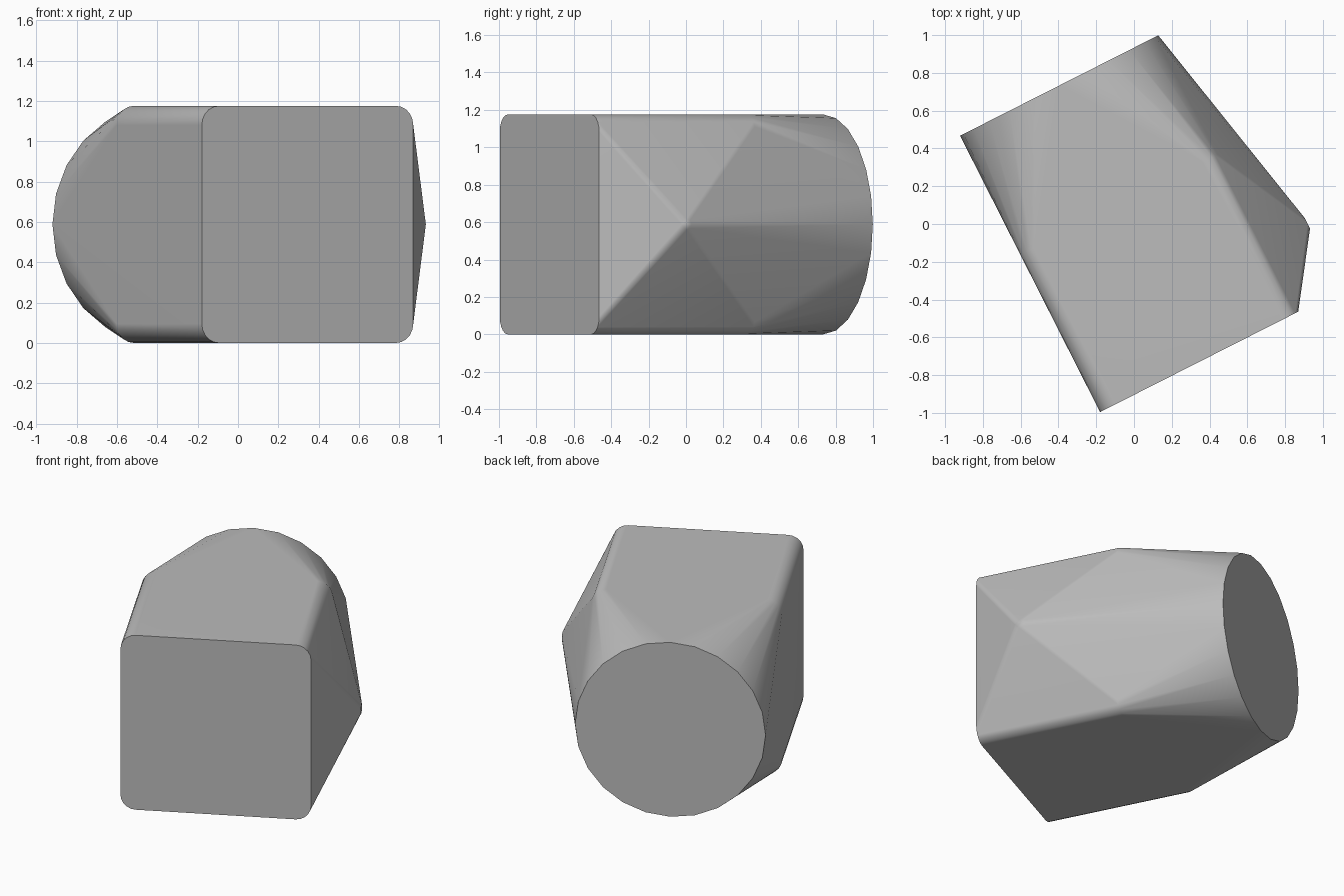
import bpy, bmesh
from math import sin, cos, pi, radians
from mathutils import Matrix, Vector

old = bpy.data.objects.get("Cube")
if old:
    bpy.data.objects.remove(old, do_unlink=True)

HALF = 0.588          # half width of both ends
CORNER = 0.095        # corner radius of the square end
SQUARE_DEPTH = 0.935  # how far the square section runs back
LENGTH = 1.64         # distance between the two end faces

grey = bpy.data.materials.new("plain_grey")
grey.use_nodes = True
grey.diffuse_color = (0.5, 0.5, 0.5, 1)
grey.node_tree.nodes["Principled BSDF"].inputs["Base Color"].default_value = (0.5, 0.5, 0.5, 1)


def rounded_square(y, steps=5):
    """Ring of points across the body at distance y from the square face."""
    pts = []
    for quarter in range(4):
        mid = (quarter + 0.5) * pi / 2
        cx = (HALF - CORNER) * (1 if cos(mid) > 0 else -1)
        cz = (HALF - CORNER) * (1 if sin(mid) > 0 else -1)
        for i in range(steps + 1):
            a = (quarter + i / steps) * pi / 2
            pts.append(Vector((cx + CORNER * cos(a), y, cz + CORNER * sin(a))))
    return pts


def circle(count, radius):
    angles = [2 * pi * i / count for i in range(count)]
    return [(radius * cos(a), radius * sin(a)) for a in angles]


# Sections: square front, end of the square part, round back, small side peak
points = rounded_square(0) + rounded_square(SQUARE_DEPTH)
points += [Vector((x, LENGTH, z)) for x, z in circle(24, HALF)]
points += [Vector((0.843, 0.395 + y, z)) for y, z in circle(8, 0.03)]

# Skin the sections into one convex body
bm = bmesh.new()
for p in points:
    bm.verts.new(p)
hull = bmesh.ops.convex_hull(bm, input=bm.verts[:], use_existing_faces=False)
loose = {g for g in hull["geom_interior"] + hull["geom_unused"]
         if isinstance(g, bmesh.types.BMVert)}
bmesh.ops.delete(bm, geom=list(loose), context='VERTS')
bmesh.ops.dissolve_limit(bm, angle_limit=radians(0.5), verts=bm.verts[:], edges=bm.edges[:])
bmesh.ops.recalc_face_normals(bm, faces=bm.faces[:])

# Turn the body and stand it on the ground
place = Matrix.Translation((0.345, -0.73, HALF)) @ Matrix.Rotation(radians(26.87), 4, 'Z')
bmesh.ops.transform(bm, matrix=place, verts=bm.verts[:])

mesh = bpy.data.meshes.new("square_to_round_body")
bm.to_mesh(mesh)
bm.free()
mesh.materials.append(grey)
body = bpy.data.objects.new("square_to_round_body", mesh)
bpy.context.collection.objects.link(body)

# Soft shading on the sides, crisp edges around both ends
bpy.ops.object.select_all(action='DESELECT')
body.select_set(True)
bpy.context.view_layer.objects.active = body
bpy.ops.object.shade_smooth_by_angle(angle=radians(40))
weighted = body.modifiers.new("weighted_normals", 'WEIGHTED_NORMAL')
weighted.keep_sharp = True
